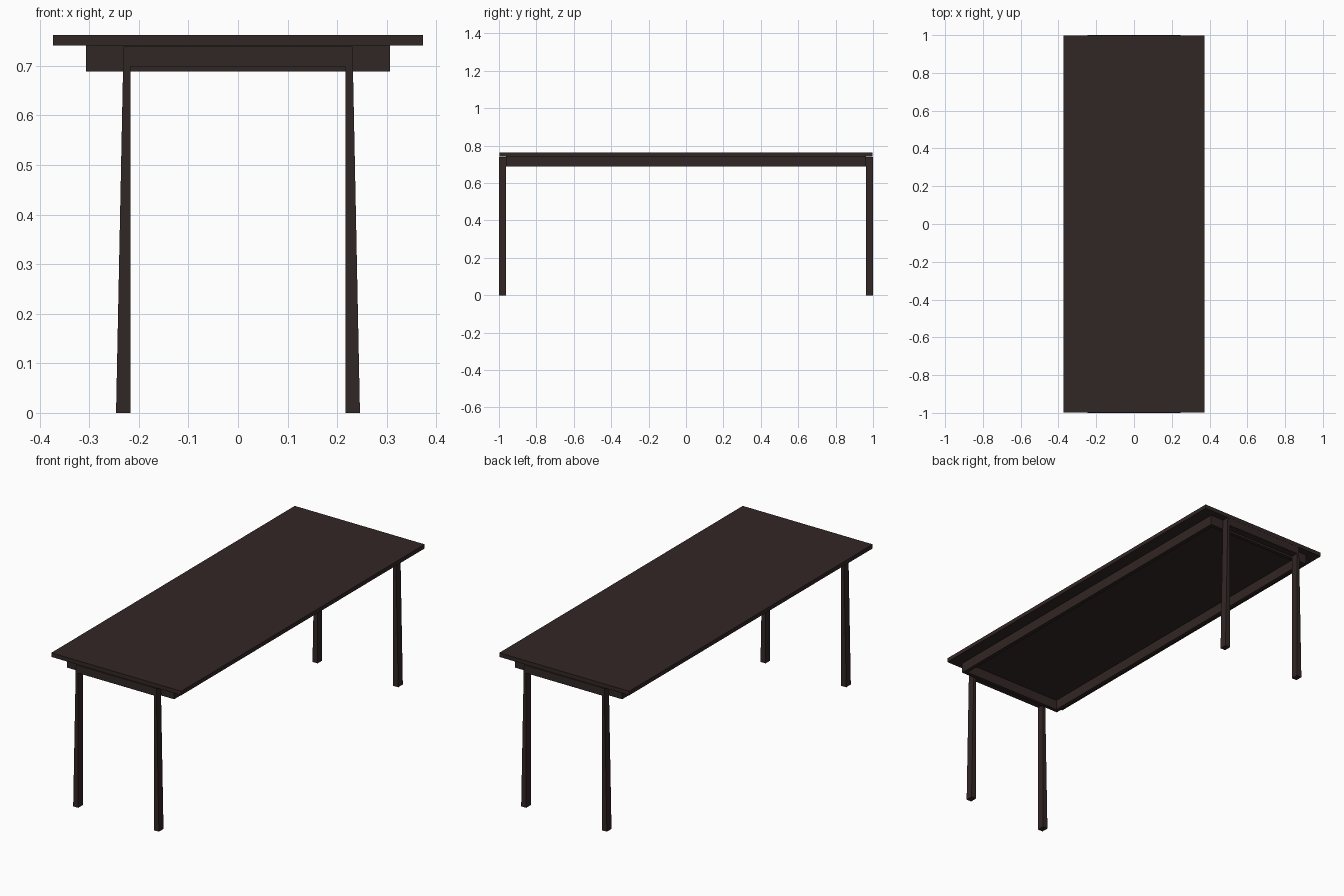
import bpy, bmesh

if "Cube" in bpy.data.objects:
    bpy.data.objects.remove(bpy.data.objects["Cube"])

wood = bpy.data.materials.new("dark_wood")
wood.diffuse_color = (0.031, 0.020, 0.018, 1)
wood.use_nodes = True
wood.node_tree.nodes["Principled BSDF"].inputs["Base Color"].default_value = wood.diffuse_color


def prism(name, profile, direction):
    """Extrude a closed 3D outline along a direction."""
    bm = bmesh.new()
    face = bm.faces.new([bm.verts.new(p) for p in profile])
    ext = bmesh.ops.extrude_face_region(bm, geom=[face], use_keep_orig=True)
    verts = [g for g in ext["geom"] if isinstance(g, bmesh.types.BMVert)]
    bmesh.ops.translate(bm, verts=verts, vec=direction)
    bmesh.ops.recalc_face_normals(bm, faces=bm.faces)
    mesh = bpy.data.meshes.new(name)
    bm.to_mesh(mesh)
    bm.free()
    mesh.materials.append(wood)
    obj = bpy.data.objects.new(name, mesh)
    bpy.context.collection.objects.link(obj)
    return obj


def box(name, x0, x1, y0, y1, z0, z1):
    outline = [(x0, y0, z0), (x1, y0, z0), (x1, y1, z0), (x0, y1, z0)]
    return prism(name, outline, (0, 0, z1 - z0))


TOP_Z, APRON_Z = 0.741, 0.689
AX, AY, T = 0.307, 0.962, 0.02

# Table top
box("table_top", -0.373, 0.373, -0.998, 0.998, TOP_Z, 0.762)

# Apron: open rectangular frame under the top
for name, s in (("left", -1), ("right", 1)):
    x0, x1 = sorted((s * AX, s * (AX - T)))
    box(name + "_apron", x0, x1, -AY, AY, APRON_Z, TOP_Z)
for name, s in (("front", -1), ("back", 1)):
    y0, y1 = sorted((s * AY, s * (AY - T)))
    box(name + "_apron", -AX + T, AX - T, y0, y1, APRON_Z, TOP_Z)

# Leg frames: two legs tapering upward on the outside, joined by a crossbar
half = [(0.217, 0.699), (0.217, 0), (0.246, 0), (0.231, 0.739)]
outline = half + [(-x, z) for x, z in reversed(half)]
for name, s in (("front", -1), ("back", 1)):
    prism(name + "_leg_frame", [(x, s * 1.0, z) for x, z in outline],
          (0, -s * (1.0 - AY), 0))
